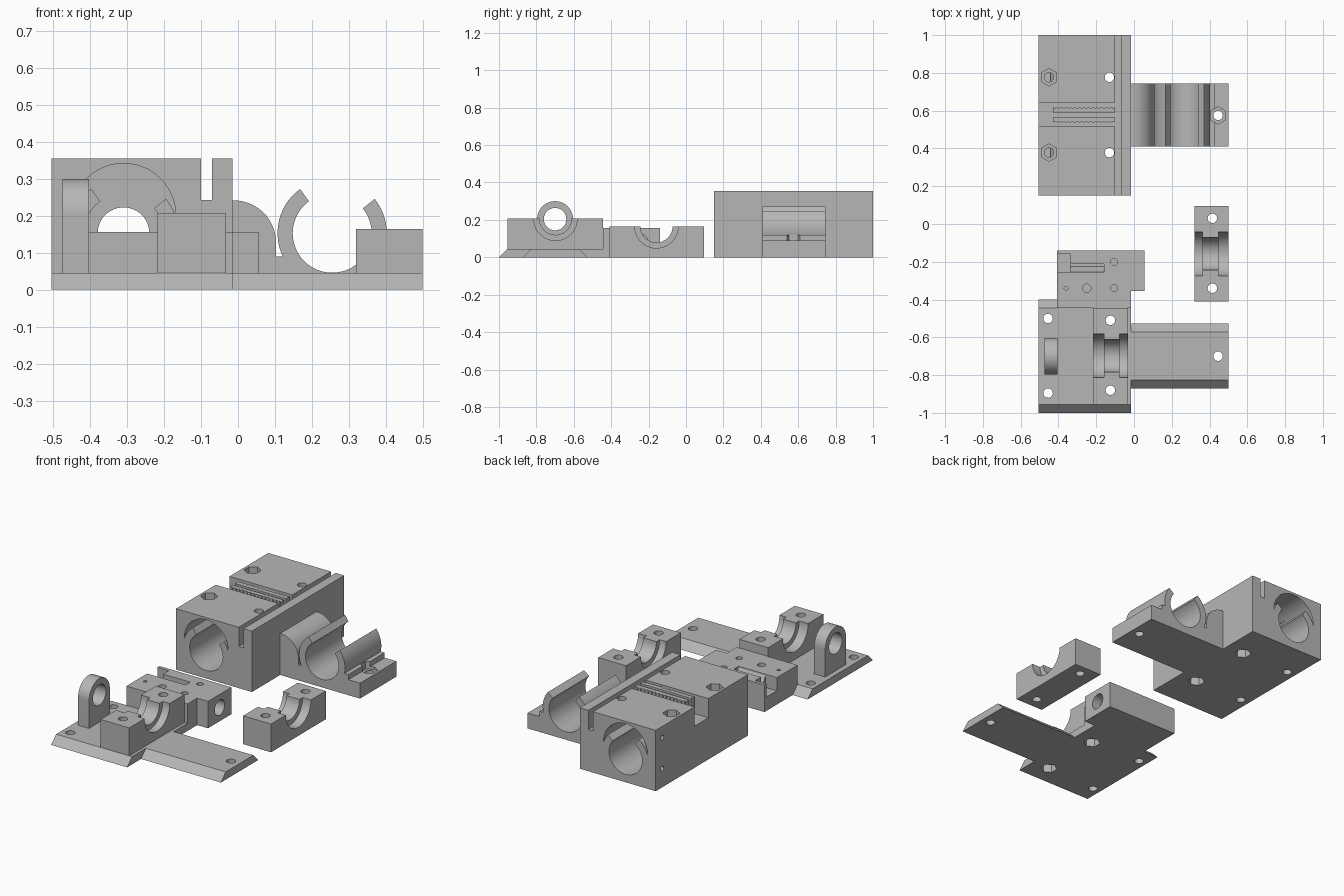
import bpy, bmesh
from math import sin, cos, radians

cube = bpy.data.objects.get("Cube")
if cube:
    bpy.data.objects.remove(cube, do_unlink=True)

grey = bpy.data.materials.new("plain grey")
grey.use_nodes = True
grey.diffuse_color = (0.47, 0.47, 0.47, 1)
grey.node_tree.nodes["Principled BSDF"].inputs["Base Color"].default_value = grey.diffuse_color


def arc(cx, cy, r, a0=0, a1=360, n=48):
    """Points on an arc; a full turn leaves out the repeated end point."""
    last = n if a1 - a0 == 360 else n + 1
    angles = [radians(a0 + (a1 - a0) * i / n) for i in range(last)]
    return [(cx + r * cos(a), cy + r * sin(a)) for a in angles]


def rect(u0, u1, v0, v1):
    return [(u0, v0), (u1, v0), (u1, v1), (u0, v1)]


def hexagon(cx, cy, r=0.046):
    return arc(cx, cy, r, 90, 450, 6)


def prism(axis, pts, lo, hi, name="shape"):
    """Extrude a 2D profile along an axis."""
    place = {"x": lambda u, v, w: (w, u, v),
             "y": lambda u, v, w: (u, w, v),
             "z": lambda u, v, w: (u, v, w)}[axis]
    bm = bmesh.new()
    low = [bm.verts.new(place(u, v, lo)) for u, v in pts]
    high = [bm.verts.new(place(u, v, hi)) for u, v in pts]
    bm.faces.new(low)
    bm.faces.new(high)
    for i in range(len(pts)):
        j = (i + 1) % len(pts)
        bm.faces.new((low[i], low[j], high[j], high[i]))
    bmesh.ops.recalc_face_normals(bm, faces=bm.faces)
    mesh = bpy.data.meshes.new(name)
    bm.to_mesh(mesh)
    bm.free()
    mesh.materials.append(grey)
    obj = bpy.data.objects.new(name, mesh)
    bpy.context.collection.objects.link(obj)
    return obj


def combine(target, operation, *shape):
    tool = prism(*shape)
    mod = target.modifiers.new("bool", "BOOLEAN")
    mod.operation, mod.solver, mod.object = operation, "EXACT", tool
    bpy.context.view_layer.objects.active = target
    bpy.ops.object.modifier_apply(modifier=mod.name)
    mesh = tool.data
    bpy.data.objects.remove(tool, do_unlink=True)
    bpy.data.meshes.remove(mesh)


def add(target, *shape):
    combine(target, "UNION", *shape)


def cut(target, *shape):
    combine(target, "DIFFERENCE", *shape)


def drill(target, x, y, r=0.025, lo=-0.1, hi=0.5):
    cut(target, "z", arc(x, y, r, n=24), lo, hi)


def finish(obj):
    bpy.ops.object.select_all(action="DESELECT")
    obj.select_set(True)
    bpy.context.view_layer.objects.active = obj
    bpy.ops.object.shade_smooth_by_angle(angle=radians(30))


def saddle(target, x0, x1, x2, x3, y, z):
    """Half-round bearing seat with a narrower rib in the middle."""
    cut(target, "x", arc(y, z, 0.086), x0 - 0.01, x3 + 0.01)
    cut(target, "x", arc(y, z, 0.116), x0 - 0.01, x1)
    cut(target, "x", arc(y, z, 0.116), x2, x3 + 0.01)


BORE, AXIS = 0.107, 0.153
JAW, JAW_ENDS = 0.148, (126, 399)

# Carriage: large block with two bearing pockets
carriage = prism("y", rect(-0.505, -0.015, 0, 0.355), 0.15, 1, "carriage_block")
cx = -0.31
cut(carriage, "y", arc(cx, AXIS, 0.07), 0.1, 1.1)
for lo, hi in ((0.15, 0.485), (0.665, 1.0)):
    front, back = (lo - 0.02, hi) if lo < 0.5 else (lo, hi + 0.02)
    cut(carriage, "y", arc(cx, 0.2, 0.142), front, back)
    add(carriage, "y", arc(cx, AXIS, JAW, *JAW_ENDS) + [(cx, AXIS)], lo, hi)
    cut(carriage, "y", arc(cx, AXIS, BORE), front, back)
# Long groove and belt notch
cut(carriage, "y", rect(-0.1, -0.07, 0.243, 0.4), 0.1, 1.1)
cut(carriage, "x", rect(0.515, 0.643, 0.243, 0.4), -0.6, -0.1)
# Bolt holes with nut recesses
for y in (0.378, 0.777):
    drill(carriage, -0.13, y)
    cut(carriage, "z", hexagon(-0.13, y), -0.1, 0.06)
    cut(carriage, "z", hexagon(-0.45, y), 0.3, 0.5)
    drill(carriage, -0.45, y, lo=0.25)
    drill(carriage, -0.45, y, hi=0.1)
for z in (0.11, 0.29):
    cut(carriage, "x", arc(0.94, z, 0.014, n=16), -0.6, -0.46)

# Toothed belt ridges in the notch
for base, tip in ((0.587, 0.62), (0.566, 0.535)):
    teeth = 14
    x0, x1 = -0.43, -0.1
    pts = [(x1, base), (x0, base)]
    for i in range(2 * teeth + 1):
        inset = 0.009 if i % 2 else 0
        pts.append((x0 + (x1 - x0) * i / (2 * teeth), tip - inset * (1 if tip > base else -1)))
    add(carriage, "z", pts, 0.23, 0.355)

# Side holder: floor, rounded shoulder, open clip and nut platform
hx, y0, y1 = 0.255, 0.41, 0.745
add(carriage, "y", rect(-0.03, 0.5, 0, 0.09), y0, y1)
shoulder = [(-0.03, 0.05)] + [(0.103, 0.05)] + arc(-0.012, 0.127, 0.115, 0, 90, 16) + [(-0.03, 0.242)]
add(carriage, "y", shoulder, y0, y1)
add(carriage, "y", rect(0.3, 0.425, 0.05, 0.12), y0, y1)
clip = arc(hx, AXIS, JAW, *JAW_ENDS) + [(hx, AXIS)]
add(carriage, "y", [(u, max(v, 0.02)) for u, v in clip], y0, y1)
cut(carriage, "y", arc(hx, AXIS, BORE), y0 - 0.02, y1 + 0.02)
drill(carriage, 0.445, 0.575)
cut(carriage, "z", hexagon(0.445, 0.575), 0.075, 0.3)
finish(carriage)

# Loose bearing cap
cap = prism("z", rect(0.32, 0.5, -0.41, 0.095), 0, 0.165, "bearing_cap")
saddle(cap, 0.32, 0.362, 0.447, 0.5, -0.158, 0.165)
for y in (0.03, -0.34):
    drill(cap, 0.415, y)
finish(cap)


# Base: bevelled plate with side arm
def bevelled(a, b, t=0.045):
    return [(a, 0), (b, 0), (b - t, t), (a + t, t)]


base = prism("x", bevelled(-1, -0.4), -0.505, -0.015, "base_plate")
add(base, "x", bevelled(-0.872, -0.527), -0.1, 0.5)
# Belt anchor block at the back of the base
add(base, "z", rect(-0.408, -0.015, -0.445, -0.14), 0, 0.157)
add(base, "z", rect(-0.1, 0.055, -0.355, -0.14), 0, 0.157)
# Bearing clamp
add(base, "z", rect(-0.218, -0.033, -0.955, -0.445), 0.01, 0.208)
saddle(base, -0.218, -0.16, -0.078, -0.033, -0.698, 0.206)
# Round-topped lug
lug = [(-0.796, 0.02), (-0.604, 0.02)] + arc(-0.7, 0.204, 0.096, 0, 180, 32)
add(base, "x", lug, -0.475, -0.404)
cut(base, "x", arc(-0.7, 0.204, 0.06), -0.55, -0.35)
# Through holes and nut recesses
for y in (-0.51, -0.88):
    drill(base, -0.125, y)
    cut(base, "z", hexagon(-0.125, y), -0.1, 0.05)
for x, y in ((-0.455, -0.5), (-0.455, -0.895), (0.445, -0.7)):
    drill(base, x, y)
# Anchor details: belt pocket, blind holes and tension screw bore
cut(base, "z", rect(-0.45, -0.335, -0.255, -0.16), 0.08, 0.3)
cut(base, "x", [(-0.255, 0.15), (-0.225, 0.1), (-0.212, 0.1), (-0.212, 0.3), (-0.255, 0.3)],
    -0.36, -0.16)
for x, y, r in ((-0.105, -0.2, 0.018), (-0.105, -0.34, 0.018),
                (-0.25, -0.34, 0.022), (-0.36, -0.34, 0.01)):
    drill(base, x, y, r, lo=0.09)
cut(base, "x", arc(-0.247, 0.08, 0.045, n=32), 0.0, 0.1)
cut(base, "x", arc(-0.247, 0.08, 0.022, n=24), -0.15, 0.1)
finish(base)
